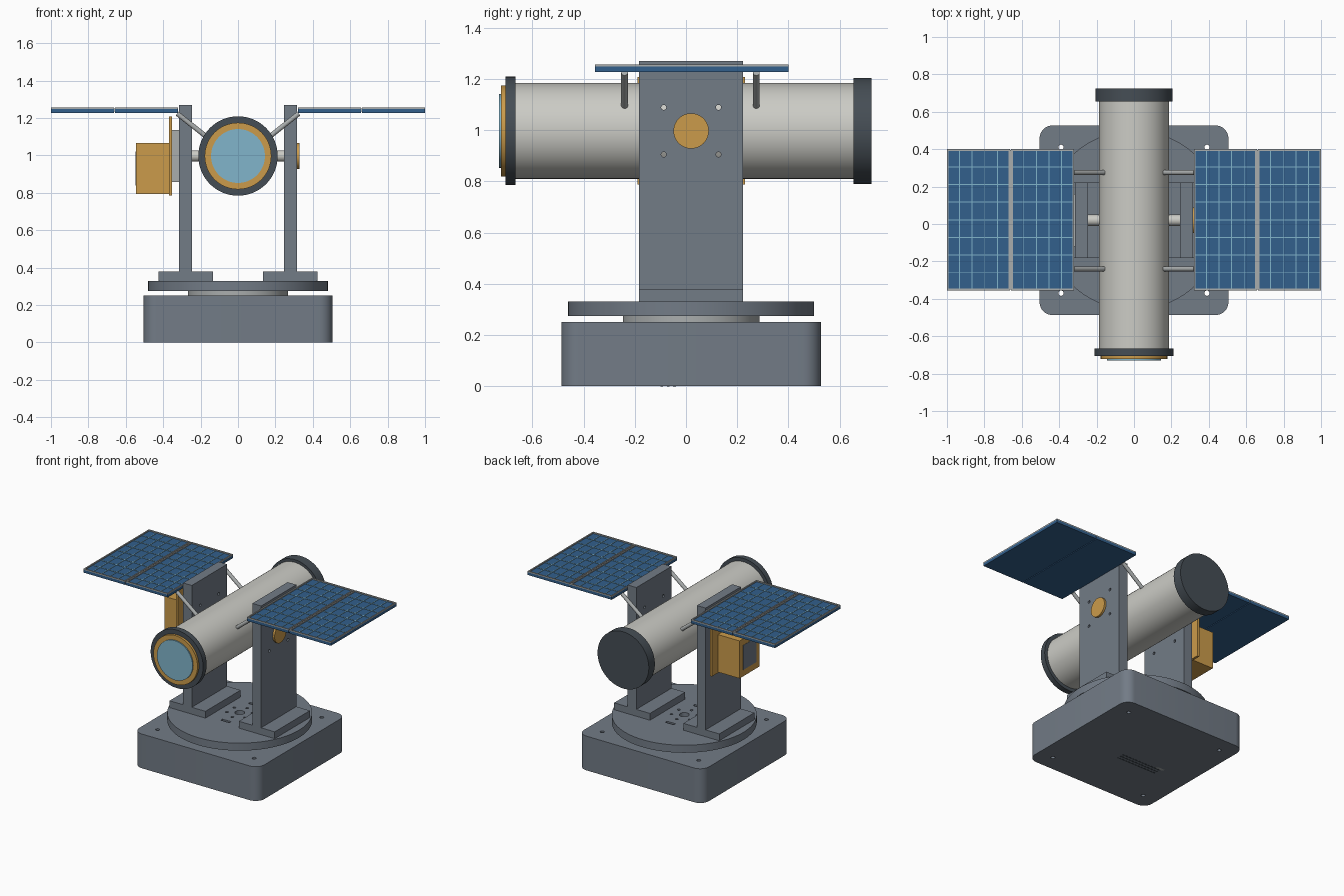
import bpy, math
from mathutils import Vector

default = bpy.data.objects.get("Cube")
if default:
    bpy.data.objects.remove(default, do_unlink=True)


def material(name, rgb):
    m = bpy.data.materials.new(name)
    m.use_nodes = True
    m.diffuse_color = (*rgb, 1)
    m.node_tree.nodes["Principled BSDF"].inputs["Base Color"].default_value = (*rgb, 1)
    return m


SLATE = material("slate grey", (0.17, 0.20, 0.24))
DARK = material("dark grey", (0.06, 0.075, 0.09))
SILVER = material("silver", (0.40, 0.42, 0.42))
IVORY = material("ivory", (0.60, 0.60, 0.56))
GOLD = material("gold", (0.60, 0.33, 0.07))
GLASS = material("pale blue", (0.22, 0.46, 0.60))
BLUE = material("solar blue", (0.032, 0.115, 0.262))

CY = 0.02     # shared centre line in y
AXIS_Z = 0.997  # height of the tube axis


def finish(obj, name, mat):
    obj.name = obj.data.name = name
    obj.data.materials.append(mat)
    return obj


def smooth(obj):
    bpy.ops.object.select_all(action="DESELECT")
    obj.select_set(True)
    bpy.context.view_layer.objects.active = obj
    bpy.ops.object.shade_smooth_by_angle(angle=math.radians(30))


def box(name, mat, x, y, z):
    """Box from (min, max) pairs."""
    spans = [sorted(s) for s in (x, y, z)]
    bpy.ops.mesh.primitive_cube_add(size=1, location=[sum(s) / 2 for s in spans])
    obj = bpy.context.object
    for v in obj.data.vertices:
        v.co = Vector([c * (s[1] - s[0]) for c, s in zip(v.co, spans)])
    return finish(obj, name, mat)


def rod(name, mat, start, end, radius, sides=64):
    """Cylinder between two points."""
    a, b = Vector(start), Vector(end)
    bpy.ops.mesh.primitive_cylinder_add(vertices=sides, radius=radius, depth=(b - a).length,
                                        location=(a + b) / 2)
    obj = bpy.context.object
    obj.rotation_euler = (b - a).to_track_quat("Z", "Y").to_euler()
    smooth(obj)
    return finish(obj, name, mat)


def apply(obj, mod):
    bpy.context.view_layer.objects.active = obj
    bpy.ops.object.modifier_apply(modifier=mod.name)


def cut(obj, cutters):
    bpy.context.view_layer.update()
    for c in cutters:
        mod = obj.modifiers.new("cut", "BOOLEAN")
        mod.operation, mod.solver, mod.object = "DIFFERENCE", "EXACT", c
        apply(obj, mod)
        bpy.data.objects.remove(c, do_unlink=True)
    smooth(obj)


def drill(x, y, radius, z0=-0.1, z1=0.4):
    return rod("cutter", SLATE, (x, y, z0), (x, y, z1), radius, 20)


# Base block with rounded vertical corners and mounting holes
base = box("base", SLATE, (-0.505, 0.505), (CY - 0.507, CY + 0.507), (0, 0.25))
bevel = base.modifiers.new("corners", "BEVEL")
bevel.width, bevel.segments, bevel.limit_method = 0.07, 8, "WEIGHT"
weights = base.data.attributes.new("bevel_weight_edge", "FLOAT", "EDGE")
for e in base.data.edges:
    p, q = (base.data.vertices[i].co for i in e.vertices)
    weights.data[e.index].value = 1.0 if abs(p.z - q.z) > 0.1 else 0.0
apply(base, bevel)
cut(base, [drill(sx * 0.39, CY + sy * 0.39, 0.014) for sx in (-1, 1) for sy in (-1, 1)])

# Connector under the base
box("connector_plate", SILVER, (-0.28, 0.08), (-0.12, -0.02), (0, 0.006))
for i in range(3):
    y = -0.095 + i * 0.025
    box("connector_slot", DARK, (-0.26, 0.06), (y - 0.005, y + 0.005), (-0.001, 0.004))

# Bearing and turntable
rod("bearing", SILVER, (0, CY, 0.25), (0, CY, 0.275), 0.267)
turntable = rod("turntable", SLATE, (0, CY, 0.275), (0, CY, 0.33), 0.48, 96)
holes = [drill(0, CY, 0.033, 0.29)]
for i in range(6):
    a = math.radians(60 * i + 30)
    holes.append(drill(0.085 * math.cos(a), CY + 0.085 * math.sin(a), 0.01, 0.29))
for s in (-1, 1):
    holes.append(box("cutter", SLATE, (-0.035, 0.035), (CY + s * 0.16 - 0.01, CY + s * 0.16 + 0.01),
                     (0.3, 0.4)))
cut(turntable, holes)

# Yoke, axles, struts and solar wings on both sides
for s, side in ((-1, "right"), (1, "left")):
    depth = (CY - 0.203, CY + 0.203)
    box(side + "_foot", SLATE, (s * 0.135, s * 0.425), depth, (0.33, 0.38))
    post = box(side + "_post", SLATE, (s * 0.245, s * 0.315), depth, (0.33, 1.27))
    cut(post, [rod("cutter", SLATE, (s * 0.2, CY + y, AXIS_Z + z), (s * 0.4, CY + y, AXIS_Z + z),
                   0.01, 16) for y in (-0.107, 0.107) for z in (-0.092, 0.092)])
    rod(side + "_axle", IVORY, (s * 0.17, CY, AXIS_Z), (s * 0.25, CY, AXIS_Z), 0.03, 32)
    for y in (-0.24, 0.275):
        rod(side + "_strut", SILVER, (s * 0.162, y, 1.095), (s * 0.325, y, 1.224), 0.013, 20)

    for x0, x1 in ((0.32, 0.657), (0.663, 1.0)):
        y0, y1, rim, top = -0.355, 0.4, 0.009, 1.248
        box(side + "_solar_panel", BLUE, (s * x0, s * x1), (y0, y1), (1.228, top))
        for xa in (x0, x1 - rim):
            box(side + "_panel_rim", SILVER, (s * xa, s * (xa + rim)), (y0, y1), (top, top + 0.008))
        for ya in (y0, y1 - rim):
            box(side + "_panel_rim", SILVER, (s * (x0 + rim), s * (x1 - rim)), (ya, ya + rim),
                (top, top + 0.008))
        # Cell lines
        for i in range(1, 5):
            x = x0 + (x1 - x0) * i / 5
            box(side + "_cell_line", GLASS, (s * (x - 0.0025), s * (x + 0.0025)),
                (y0 + rim, y1 - rim), (top, top + 0.003))
        for i in range(1, 8):
            y = y0 + (y1 - y0) * i / 8
            box(side + "_cell_line", GLASS, (s * (x0 + rim), s * (x1 - rim)),
                (y - 0.0025, y + 0.0025), (top, top + 0.0028))
    box(side + "_hinge_bar", SILVER, (s * 0.657, s * 0.663), (-0.35, 0.395), (1.235, 1.25))

# Telescope tube: name, colour, y range, radius
for name, mat, y0, y1, r in (
        ("tube", IVORY, -0.67, 0.66, 0.187),
        ("front_collar", DARK, -0.705, -0.665, 0.212),
        ("lens_ring", GOLD, -0.722, -0.705, 0.178),
        ("lens", GLASS, -0.73, -0.72, 0.144),
        ("rear_cap", DARK, 0.655, 0.725, 0.207)):
    rod(name, mat, (0, y0, AXIS_Z), (0, y1, AXIS_Z), r, 96)

# Bearing cover on the left post
rod("bearing_cover", GOLD, (0.315, CY, AXIS_Z), (0.33, CY, AXIS_Z), 0.069)

# Instrument box on the right post
box("mount_plate", SILVER, (-0.355, -0.315), (CY - 0.14, CY + 0.14), (0.857, 1.137))
box("instrument_flange", GOLD, (-0.37, -0.353), (CY - 0.21, CY + 0.21), (0.787, 1.207))
box("instrument_box", GOLD, (-0.545, -0.37), (-0.07, 0.16), (0.793, 1.067))
box("instrument_window", SLATE, (-0.547, -0.54), (-0.03, 0.12), (0.84, 1.02))
